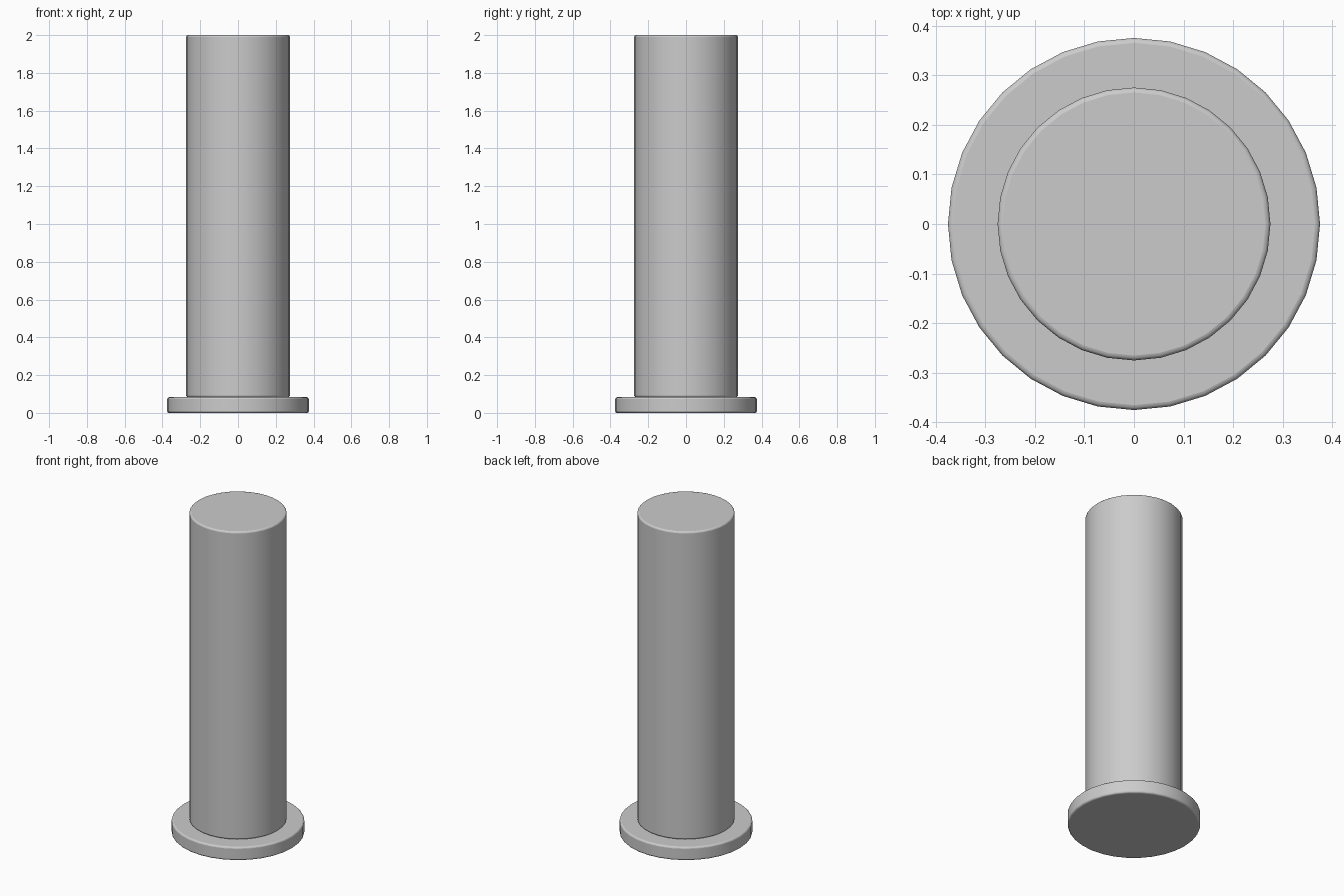
import bpy

if "Cube" in bpy.data.objects:
    bpy.data.objects.remove(bpy.data.objects["Cube"])


def rounded_cylinder(name, radius, z0, z1, edge=0.01):
    bpy.ops.mesh.primitive_cylinder_add(vertices=32, radius=radius, depth=z1 - z0,
                                        location=(0, 0, (z0 + z1) / 2))
    obj = bpy.context.object
    obj.name = name
    bpy.ops.object.shade_smooth_by_angle()
    # Small rounded rims only; the 11 degree side edges are left alone
    bevel = obj.modifiers.new("rim_bevel", 'BEVEL')
    bevel.width = edge
    bevel.segments = 3
    bevel.limit_method = 'ANGLE'
    return obj


# Wide foot disc
rounded_cylinder("base_flange", 0.375, 0.0, 0.083)
# Tall shaft standing on the disc
rounded_cylinder("shaft", 0.275, 0.083, 2.0)
